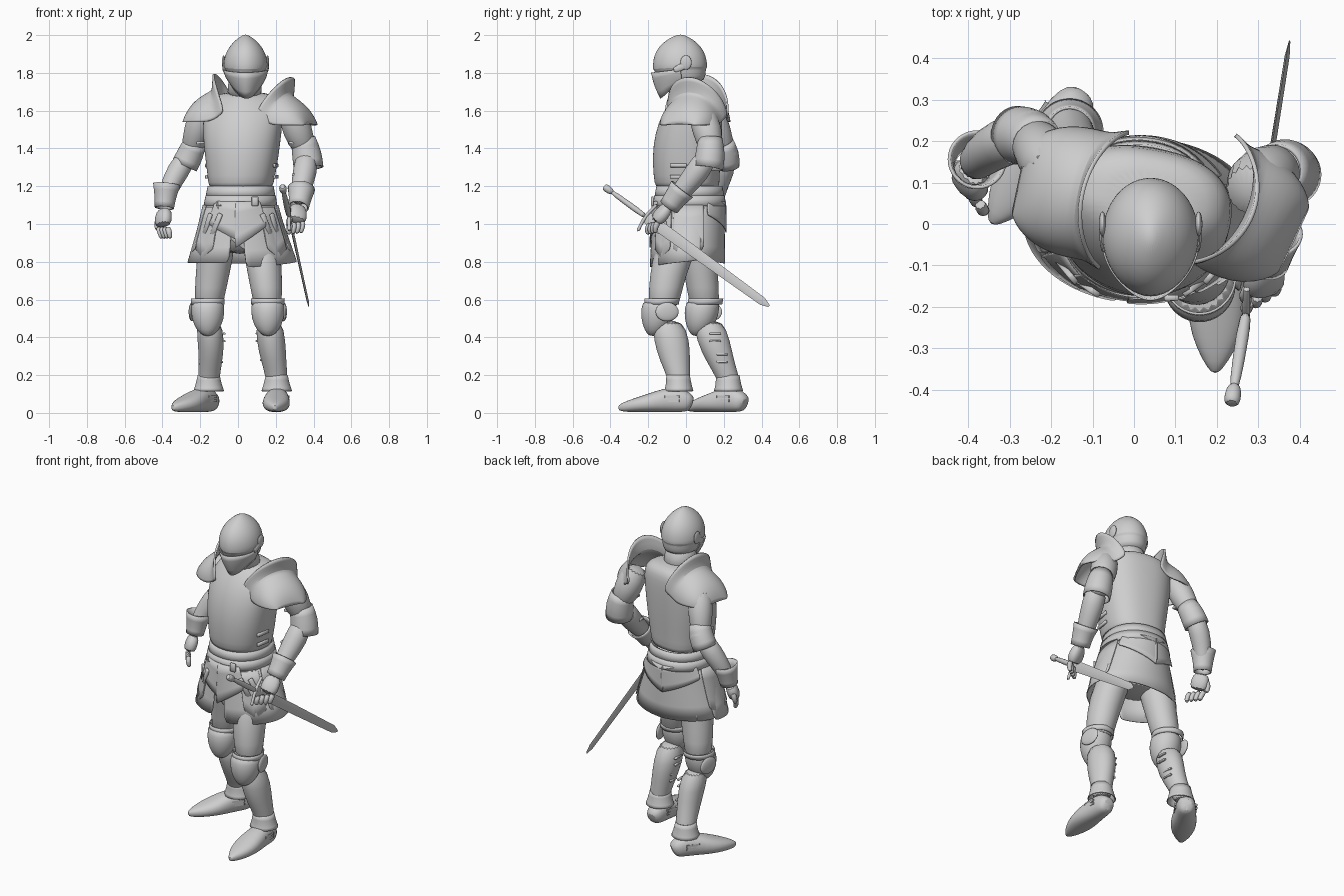
import bpy, bmesh, math
from mathutils import Vector, Matrix

if "Cube" in bpy.data.objects:
    bpy.data.objects.remove(bpy.data.objects["Cube"], do_unlink=True)

GREY = (0.62, 0.62, 0.62, 1)
steel = bpy.data.materials.new("plain_steel")
steel.use_nodes = True
steel.diffuse_color = GREY
steel.node_tree.nodes["Principled BSDF"].inputs["Base Color"].default_value = GREY


def finish(name, bm, thick=0, sub=1):
    bmesh.ops.recalc_face_normals(bm, faces=bm.faces)
    me = bpy.data.meshes.new(name)
    bm.to_mesh(me)
    bm.free()
    me.materials.append(steel)
    ob = bpy.data.objects.new(name, me)
    bpy.context.collection.objects.link(ob)
    if sub:
        ob.modifiers.new("smooth", "SUBSURF").levels = sub
    if thick:
        mod = ob.modifiers.new("plate", "SOLIDIFY")
        mod.thickness, mod.offset = thick, 0
    bpy.ops.object.select_all(action="DESELECT")
    ob.select_set(True)
    bpy.context.view_layer.objects.active = ob
    bpy.ops.object.shade_smooth_by_angle(angle=math.radians(50))


def power(v, e):
    return math.copysign(abs(v) ** e, v)


def skin(bm, rows, closed):
    for a, b in zip(rows, rows[1:]):
        for k in range(len(a) - (not closed)):
            j = (k + 1) % len(a)
            bm.faces.new((a[k], a[j], b[j], b[k]))


def loft(name, stations, n=20, arc=None, yaw=None, ref=(1, 0, 0), box=1.0, warp=None, thick=0, sub=1):
    """Skin elliptical rings (x, y, z, ru, rv). A yaw keeps the rings level; an arc leaves an open shell."""
    bm, rows = bmesh.new(), []
    cs = [Vector(s[:3]) for s in stations]
    for i, s in enumerate(stations):
        if yaw is not None:
            u = Vector((math.cos(math.radians(yaw)), math.sin(math.radians(yaw)), 0))
            v = Vector((-u.y, u.x, 0))
        else:
            t = (cs[min(i + 1, len(cs) - 1)] - cs[max(i - 1, 0)]).normalized()
            u = Vector(ref)
            u = (u - t * u.dot(t)).normalized()
            v = t.cross(u)
        row = []
        for k in range(n + 1 if arc else n):
            a = math.radians(arc[0] + (arc[1] - arc[0]) * k / n) if arc else math.tau * k / n
            p = cs[i] + u * s[3] * power(math.cos(a), box) + v * s[-1] * power(math.sin(a), box)
            row.append(bm.verts.new(warp(p, a, i / (len(cs) - 1)) if warp else p))
        rows.append(row)
    skin(bm, rows, not arc)
    if not arc and not thick:
        bm.faces.new(rows[0])
        bm.faces.new(rows[-1])
    finish(name, bm, thick, sub)


def ball(name, loc, scale, rot=0):
    bm = bmesh.new()
    bmesh.ops.create_uvsphere(bm, u_segments=24, v_segments=14, radius=1)
    bm.transform(Matrix.Translation(loc) @ Matrix.Rotation(math.radians(rot), 4, "Z") @ Matrix.Diagonal((*scale, 1)))
    finish(name, bm, sub=0)


def block(name, loc, size, turn=0, tilt=0):
    bm = bmesh.new()
    bmesh.ops.create_cube(bm, size=1)
    r = Matrix.Rotation(math.radians(turn), 4, "Z") @ Matrix.Rotation(math.radians(tilt), 4, "Y")
    bm.transform(Matrix.Translation(loc) @ r @ Matrix.Diagonal((*size, 1)))
    bmesh.ops.bevel(bm, geom=bm.edges[:], offset=min(size) * 0.2, segments=1, affect="EDGES")
    finish(name, bm, sub=0)


# Breastplate with a faint centre ridge and rounded front, and neck
def ridge(p, a, f):
    p.y -= 0.01 * max(0, -math.sin(a)) ** 12
    corner = max(0, -math.sin(a)) * abs(math.cos(a)) * 2
    p.y += .035 * corner * max(0, f - .4)
    return p


loft("cuirass", [(.015, .015, 1.18, .165, .16), (.015, .008, 1.21, .17, .165), (.02, .006, 1.3, .185, .172),
     (.02, .01, 1.42, .202, .175), (.025, .025, 1.54, .212, .162), (.03, .045, 1.62, .208, .14),
     (.035, .06, 1.67, .175, .115), (.035, .05, 1.7, .11, .085)], n=32, yaw=-11, box=.83, warp=ridge)
loft("neck_guard", [(.035, .02, 1.66, .1, .1), (.035, .0, 1.73, .088, .09), (.04, -.02, 1.8, .09, .1)], yaw=0)

# Helmet with an eye slot under the brow, pointed visor and pivots
def crest(p, a, f):
    front = max(0, -math.sin(a))
    p.y -= 0.012 * front ** 6 * (1 - f)
    if f < .5:
        p.z += 0.012 * (1 - front)
    return p


loft("helmet_skull", [(.04, -.01, 1.735, .09, .1), (.04, -.02, 1.77, .105, .125), (.04, -.026, 1.812, .109, .132),
     (.04, -.028, 1.816, .117, .141), (.04, -.029, 1.845, .118, .142), (.04, -.03, 1.89, .112, .137),
     (.04, -.03, 1.94, .087, .112), (.04, -.03, 1.98, .048, .065), (.04, -.03, 2.003, .008, .015)],
     n=24, yaw=0, warp=crest)


def chin(p, a, f):
    front = max(0, -math.sin(a))
    p.z += -0.07 * front ** 2 * (1 - f) + 0.018 * (1 - front) * f
    p.y -= 0.014 * front ** 8
    return p


loft("visor", [(.045, -.02, 1.735, .08, .1), (.042, -.024, 1.77, .109, .132), (.04, -.027, 1.802, .118, .142)],
     n=24, arc=(-180, 0), yaw=0, warp=chin, thick=.005)
for s in (-1, 1):
    ball("visor_pivot", (.04 + s * .116, .0, 1.855), (.009, .03, .038))
    loft("visor_arm", [(.04 + s * .115, .0, 1.845, .008, .02), (.04 + s * .117, -.035, 1.825, .008, .02),
         (.04 + s * .112, -.07, 1.812, .007, .014)], n=10)


# Shoulder plates: open shells with a raised rim by the neck
def pauldron(name, centre, yaw, side, lean, wide):
    rot = Matrix.Rotation(math.radians(yaw), 3, "Z")
    prof = [(-.09, .15, .2), (-.068, .145, .172), (-.045, .135, .15), (.0, .138, .155), (.055, .134, .137),
            (.105, .115, .1), (.138, .088, .045), (.147, .07, .005)]
    bm, rows = bmesh.new(), []
    for i, (x, ry, h) in enumerate(prof):
        row = []
        for k in range(19):
            a = math.pi * k / 18
            tilt = lean * math.sin(a) ** 1.3 * max(0, 1 - i / 4)
            low = -.055 * min(1, i / 3)
            local = Vector((x + tilt, -ry * wide * math.cos(a) * side, h * math.sin(a) + low))
            row.append(bm.verts.new(Vector(centre) + rot @ local))
        rows.append(row)
    skin(bm, rows, False)
    finish(name, bm, thick=.01)


pauldron("left_pauldron", (.25, .026, 1.578), -25, 1, .125, 1.13)
pauldron("right_pauldron", (-.13, .075, 1.595), 168, -1, .085, 1.12)


# Arms: sleeve, elbow plate, forearm, flared cuff, hand and fingers
def arm(side, upper, lower, elbow, cuff, palm, across, tip):
    loft(side + "_upper_arm", upper, n=18)
    loft(side + "_forearm", lower, n=18)
    loft(side + "_elbow_plate", elbow, n=18, thick=.008)
    ball(side + "_elbow_cup", Vector(elbow[1][:3]), (.066, .066, .07))
    loft(side + "_cuff", cuff, n=18, thick=.008)
    w = Vector(across).normalized()
    loft(side + "_palm", [(*p, r, r * .68) for p, r in zip(palm, (.042, .054, .054))], n=12, ref=w, box=.8)
    k = Vector(palm[2])
    for i in range(4):
        o = w * (i - 1.5) * .027
        mid = (k + o).lerp(Vector(tip) + o, .55) + Vector((0, -.014, .004))
        loft(side + "_finger", [(*(k + o), .018), (*mid, .017), (*(Vector(tip) + o * .9), .012)], n=8)
    o = w * -.06
    a = Vector(palm[1])
    loft(side + "_thumb", [(*(a + o * .6), .019), (*(a + o + Vector((0, -.02, -.04))), .017),
         (*(a + o * .9 + Vector((0, -.03, -.075))), .012)], n=8)


arm("left", [(.27, .07, 1.62, .075), (.318, .118, 1.49, .082), (.355, .132, 1.38, .062)],
    [(.367, .118, 1.37, .058), (.355, .065, 1.28, .067), (.335, -.01, 1.19, .054), (.32, -.08, 1.11, .044)],
    [(.345, .128, 1.45, .062), (.365, .13, 1.37, .077), (.374, .118, 1.295, .076)],
    [(.32, -.09, 1.09, .052), (.33, -.055, 1.14, .056), (.335, -.02, 1.185, .07)],
    [(.32, -.09, 1.1), (.315, -.125, 1.055), (.31, -.165, 1.01)], (.8, .5, .1), (.3, -.18, .945))
arm("right", [(-.18, .12, 1.62, .075), (-.218, .17, 1.49, .072), (-.252, .212, 1.37, .056)],
    [(-.262, .212, 1.37, .054), (-.318, .198, 1.28, .062), (-.368, .165, 1.19, .05), (-.39, .135, 1.09, .042)],
    [(-.228, .192, 1.43, .058), (-.252, .212, 1.37, .068), (-.282, .214, 1.31, .068)],
    [(-.39, .135, 1.085, .048), (-.385, .145, 1.14, .053), (-.378, .155, 1.21, .069)],
    [(-.39, .13, 1.08), (-.395, .11, 1.04), (-.397, .085, .985)], (.6, -.8, 0), (-.38, .065, .92))

# Waist bands, belt and hips
for z, r in ((1.18, .172), (1.13, .183)):
    loft("waist_band", [(.013, .018, z - .035, r + .01, r + .01), (.014, .018, z + .02, r, r)],
         n=28, yaw=-5, box=.92, thick=.008)
loft("hips", [(.01, .02, .84, .12, .1), (.01, .015, .92, .18, .15), (.01, .015, 1.05, .18, .17),
     (.015, .015, 1.19, .16, .16)], n=24, yaw=0)
block("belt_buckle", (.09, -.178, 1.12), (.035, .014, .05))


# Skirt plates hung round the hips
def skirt_ring(z, grow):
    d = (1.12 - z) / .32
    return (.013 + .008 * d, .018 - .008 * d, z, .185 + .1 * d + grow, .187 + .012 * d + grow)


def panel(name, a0, a1, top, bottom, grow, point=0.0, slope=0.0):
    def hem(p, a, f):
        k = (math.degrees(a) - a0) / (a1 - a0)
        p.z += (1 - f) * (-point * (1 - abs(2 * k - 1)) + slope * (k - .5))
        return p

    loft(name, [skirt_ring(z, grow) for z in (bottom, (top + bottom) / 2, top)],
         n=16, arc=(a0, a1), yaw=0, warp=hem, thick=.006)


panel("right_skirt", -200, -103, 1.12, .795, 0)
panel("left_skirt", -87, 20, 1.12, .79, 0, slope=.04)
panel("back_skirt", 12, 168, 1.12, .805, -.004, .015)
panel("back_overlay_left", 30, 92, 1.12, 1.0, .005, 0, -.1)
panel("back_overlay_right", 88, 150, 1.12, 1.0, .005, 0, .1)
panel("front_flap_right", -135, -88, 1.12, .95, .006, 0, -.1)
panel("front_flap_left", -98, -58, 1.12, .93, .01, 0, .12)
panel("left_tasset", -60, -28, 1.09, .87, .007, .05)
panel("right_tasset", -155, -124, 1.09, .87, .007, .05)
panel("left_side_tasset", -24, 24, 1.1, .87, .006, .05)
panel("right_side_tasset", 156, 204, 1.1, .87, .006, .05)
panel("inner_cloth", -110, -62, 1.0, .86, -.012, 0, -.16)
for deg, tilt in ((-55, -25), (-40, -25), (-140, 25), (-124, 25)):
    cx, cy, z, rx, ry = skirt_ring(1.0, .01)
    a = math.radians(deg)
    block("skirt_strap", (cx + rx * math.cos(a), cy + ry * math.sin(a), z), (.028, .014, .12), deg + 90, tilt)


# Legs: thigh, knee cup with side wing, greave, pointed foot
def leg(side, out, thigh, knee, greave, heel, toe):
    loft(side + "_thigh", thigh, n=20, yaw=0)
    loft(side + "_greave", greave, n=20, yaw=0)
    kx, ky, kz = knee
    loft(side + "_knee_cup", [(kx, ky - .04, kz - .125, .02, .025), (kx, ky - .03, kz - .095, .06, .06),
         (kx, ky - .02, kz - .03, .088, .09), (kx, ky - .015, kz + .03, .09, .093),
         (kx, ky - .006, kz + .075, .083, .086)], n=20, yaw=0)
    ball(side + "_knee_wing", (kx + out * .084, ky + .03, kz + .005), (.014, .062, .05), out * 10)
    loft(side + "_knee_band", [(kx, ky, kz + .045, .087, .09), (kx, ky + .004, kz + .075, .088, .092)],
         n=20, yaw=0, thick=.006)
    ax, ay = greave[-2][:2]
    loft(side + "_ankle_plate", [(ax, ay, .115, .08, .076), (ax, ay, .145, .068, .066), (ax, ay - .004, .2, .056, .06)],
         n=20, yaw=0, thick=.006)
    h, t = Vector(heel), Vector(toe)
    d = t - h
    shape = ((0, .03, .045, .035), (.06, .052, .055, .052), (.2, .058, .072, .07), (.38, .066, .066, .064),
             (.58, .078, .052, .05), (.78, .062, .04, .037), (.93, .03, .03, .025), (1, .008, .025, .012))
    loft(side + "_foot", [(h.x + d.x * f, h.y + d.y * f, z, w, r) for f, w, z, r in shape],
         n=16, ref=(-d.y, d.x, 0), box=.85)
    n = Vector((-d.y, d.x, 0)).normalized()
    for z in (.065, .085):
        for s in (-1, 1):
            p = h + d * .27 + n * s * .056
            block(side + "_foot_strap", (p.x, p.y, z), (.075, .012, .01), math.degrees(math.atan2(d.y, d.x)))
    for i in (1, 2):
        x, y, z, ru, rv = greave[i]
        for dz in (0, .04):
            block(side + "_greave_strap", (x - out * ru * .95, y + .01, z + dz), (.014, .06, .011))


leg("left", 1, [(.11, -.01, .98, .1, .12), (.135, -.08, .8, .098, .105), (.15, -.108, .66, .084, .09),
    (.16, -.12, .54, .075, .08)], (.158, -.13, .53),
    [(.163, -.1, .5, .07, .082), (.175, -.075, .38, .078, .096), (.188, -.06, .28, .068, .082),
     (.205, -.038, .19, .058, .06), (.21, -.028, .1, .055, .055)], (.212, .035, 0), (.195, -.36, 0))
leg("right", -1, [(-.1, .05, .98, .1, .12), (-.125, .07, .8, .096, .095), (-.145, .09, .66, .084, .085),
    (-.157, .1, .54, .075, .08)], (-.16, .1, .53),
    [(-.157, .115, .5, .068, .08), (-.142, .145, .38, .072, .09), (-.145, .182, .27, .062, .074),
     (-.155, .225, .18, .057, .06), (-.16, .243, .1, .055, .055)], (-.125, .315, 0), (-.345, 0, 0))

# Sword hung at the left hip
A, B = Vector((.235, -.435, 1.2)), Vector((.375, .44, .565))
def along(f, *r):
    return (*A.lerp(B, f), *r)


loft("sword_blade", [along(.26, .008, .032), along(.6, .007, .028), along(.96, .006, .022), along(1, .002, .006)],
     n=4, sub=0)
loft("sword_grip", [along(.03, .012), along(.12, .016), along(.27, .018)], n=10)
loft("sword_pommel", [along(0, .016), along(.012, .022), along(.04, .02), along(.055, .012)], n=10)
G, D = A.lerp(B, .25), Vector((0, .58, .81))
loft("sword_guard", [(*(G + D * t + (B - A) * abs(t) * .15), r) for t, r in
     ((-.09, .012), (-.06, .008), (0, .012), (.06, .008), (.09, .012))], n=8)

# Buckled straps on the body sides and arms
for s in (-1, 1):
    for z in (1.25, 1.31):
        block("side_strap", (.02 + s * .18, -.01 - s * .03, z), (.014, .09, .02), -10)
for x, y, z in ((-.18, .12, 1.5), (-.2, .14, 1.43), (.288, .085, 1.43), (.305, .025, 1.26)):
    block("arm_strap", (x, y, z), (.04, .04, .014))
